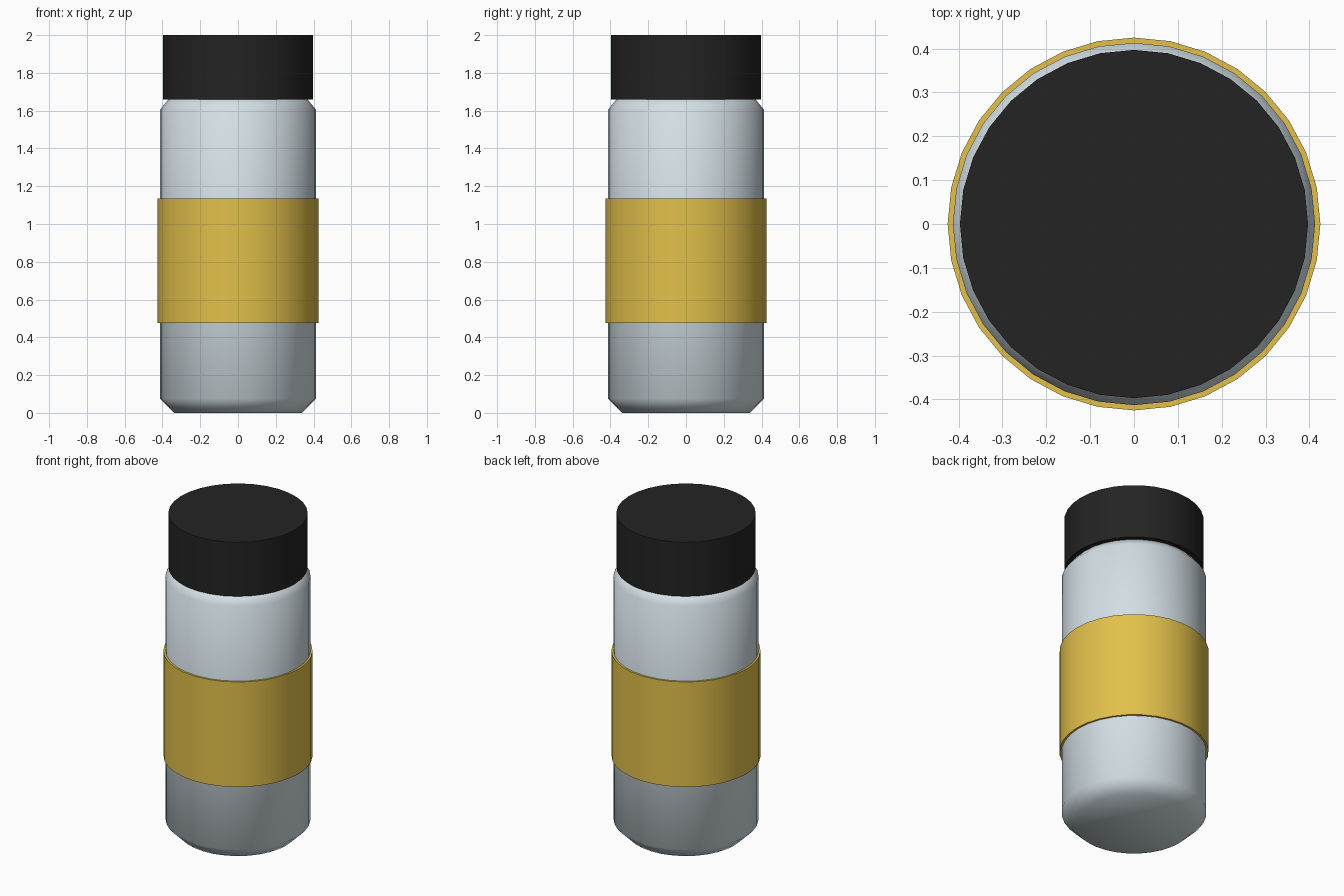
import bpy, bmesh, math

SEGMENTS = 32

cube = bpy.data.objects.get("Cube")
if cube:
    bpy.data.objects.remove(cube, do_unlink=True)


def make_material(name, rgb, roughness=0.5):
    mat = bpy.data.materials.new(name)
    mat.use_nodes = True
    mat.diffuse_color = (*rgb, 1)
    shader = mat.node_tree.nodes["Principled BSDF"]
    shader.inputs["Base Color"].default_value = (*rgb, 1)
    shader.inputs["Roughness"].default_value = roughness
    return mat


def lathe(name, profile, mat, closed=False, sharp_angle=None):
    """Spin a (radius, z) profile around z; open profiles get end discs."""
    bm = bmesh.new()
    rings = [[bm.verts.new((r * math.cos(a), r * math.sin(a), z))
              for a in (math.tau * i / SEGMENTS for i in range(SEGMENTS))]
             for r, z in profile]
    pairs = list(zip(rings, rings[1:]))
    if closed:
        pairs.append((rings[-1], rings[0]))
    else:
        bm.faces.new(rings[0])
        bm.faces.new(rings[-1])
    for low, high in pairs:
        for i in range(SEGMENTS):
            j = (i + 1) % SEGMENTS
            bm.faces.new((low[i], low[j], high[j], high[i]))
    bmesh.ops.recalc_face_normals(bm, faces=bm.faces)
    mesh = bpy.data.meshes.new(name)
    bm.to_mesh(mesh)
    bm.free()
    mesh.materials.append(mat)
    obj = bpy.data.objects.new(name, mesh)
    bpy.context.collection.objects.link(obj)
    bpy.ops.object.select_all(action='DESELECT')
    obj.select_set(True)
    bpy.context.view_layer.objects.active = obj
    if sharp_angle is None:
        bpy.ops.object.shade_smooth()
    else:
        bpy.ops.object.shade_smooth_by_angle(angle=math.radians(sharp_angle))
    return obj


steel = make_material("pale steel", (0.66, 0.75, 0.79), 0.3)
gold = make_material("gold sleeve", (0.76, 0.53, 0.07))
black = make_material("black cap", (0.017, 0.017, 0.017))

# Body with chamfered base and a shoulder running under the cap
lathe("bottle_body", [(0.337, 0), (0.413, 0.075), (0.413, 1.605), (0.36, 1.67)], steel)

# Sleeve around the middle
lathe("grip_sleeve", [(0.405, 0.475), (0.425, 0.475), (0.425, 1.135), (0.405, 1.135)],
      gold, closed=True, sharp_angle=30)

# Cap
lathe("screw_cap", [(0.397, 1.66), (0.397, 2.0)], black, sharp_angle=30)
